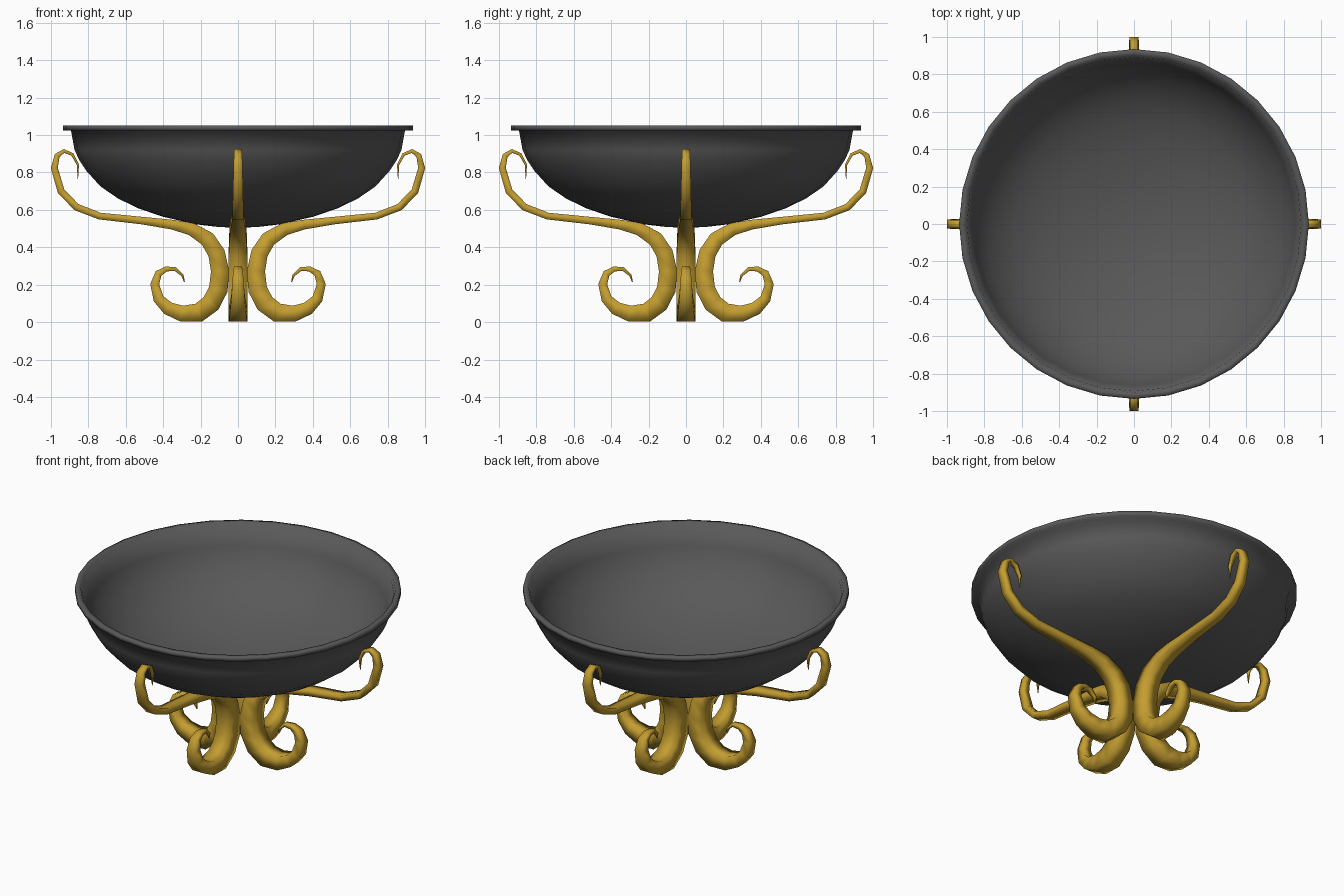
import bpy, math
from mathutils import Vector

if "Cube" in bpy.data.objects:
    bpy.data.objects.remove(bpy.data.objects["Cube"])


def material(name, rgb):
    m = bpy.data.materials.new(name)
    m.diffuse_color = (*rgb, 1)
    m.use_nodes = True
    m.node_tree.nodes["Principled BSDF"].inputs["Base Color"].default_value = m.diffuse_color
    return m


def make_object(name, verts, faces, mat, angle):
    mesh = bpy.data.meshes.new(name)
    mesh.from_pydata(verts, [], faces)
    mesh.materials.append(mat)
    ob = bpy.data.objects.new(name, mesh)
    bpy.context.collection.objects.link(ob)
    bpy.ops.object.select_all(action='DESELECT')
    ob.select_set(True)
    bpy.context.view_layer.objects.active = ob
    bpy.ops.object.mode_set(mode='EDIT')
    bpy.ops.mesh.select_all(action='SELECT')
    bpy.ops.mesh.normals_make_consistent(inside=False)
    bpy.ops.object.mode_set(mode='OBJECT')
    bpy.ops.object.shade_smooth_by_angle(angle=math.radians(angle))
    return ob


def bridge(rings, sides):
    return [(i * sides + j, i * sides + (j + 1) % sides,
             (i + 1) * sides + (j + 1) % sides, (i + 1) * sides + j)
            for i in range(rings - 1) for j in range(sides)]


dark = material("dark_iron", (0.1, 0.1, 0.1))
gold = material("gold", (0.55, 0.34, 0.03))

# Bowl: outer wall, lipped rim, thin inner wall (radius, height)
outer = [(0.1, 0.508), (0.22, 0.522), (0.40, 0.563), (0.53, 0.607), (0.64, 0.660),
         (0.735, 0.725), (0.81, 0.808), (0.848, 0.865), (0.874, 0.92), (0.893, 1.025)]
T = 0.012
inner = [(r - T * r / 0.9, z + T * (1 - r / 1.1)) for r, z in reversed(outer[:-1])]
profile = outer + [(0.935, 1.025), (0.935, 1.052), (0.903, 1.052)] + inner
N = 32
verts = [(r * math.cos(2 * math.pi * j / N), r * math.sin(2 * math.pi * j / N), z)
         for r, z in profile for j in range(N)]
faces = bridge(len(profile), N)
last = (len(profile) - 1) * N
verts += [(0, 0, 0.505), (0, 0, 0.505 + T)]
for j in range(N):
    k = (j + 1) % N
    faces += [(len(verts) - 2, k, j), (len(verts) - 1, last + j, last + k)]
make_object("bowl", verts, faces, dark, 180)

# Tentacle path: outward, height, in-plane half thickness, sideways half width
path = [(.286, .214, .002, .002), (.297, .250, .007, .011), (.335, .284, .010, .017),
        (.384, .284, .013, .021), (.425, .260, .018, .026), (.445, .203, .023, .031),
        (.425, .125, .028, .037), (.375, .074, .035, .043), (.300, .045, .042, .048),
        (.211, .050, .049, .051), (.144, .100, .050, .052), (.105, .176, .050, .052),
        (.096, .273, .048, .051), (.115, .369, .045, .050), (.163, .444, .041, .047),
        (.249, .497, .034, .043), (.350, .521, .026, .040), (.516, .543, .020, .034),
        (.740, .567, .018, .031), (.864, .615, .019, .029), (.946, .700, .019, .027),
        (.982, .824, .018, .024), (.967, .890, .014, .022), (.930, .915, .009, .020),
        (.885, .896, .008, .016), (.856, .842, .006, .010), (.856, .765, .001, .001)]
CORNERS = ((1, 1), (-1, 1), (-1, -1), (1, -1))
S = len(CORNERS)


def tentacle(name, turn):
    ca, sa = round(math.cos(turn)), round(math.sin(turn))
    verts = []
    for i, (x, z, rn, rs) in enumerate(path):
        here = Vector((x, z))
        # mean direction of the two neighbouring segments, with mitred thickness
        dirs = [(Vector(q[:2]) - Vector(p[:2])).normalized()
                for p, q in zip(path[max(i - 1, 0):i + 1], path[max(i - 1, 0) + 1:i + 2])]
        t = sum(dirs, Vector((0, 0))).normalized()
        rn /= max(t.dot(dirs[0]), 0.7)
        for cn, cs in CORNERS:
            n = rn * cn
            px, py, pz = x - t.y * n, rs * cs, max(z + t.x * n, 0)
            verts.append((px * ca - py * sa, px * sa + py * ca, pz))
    faces = bridge(len(path), S)
    faces += [tuple(range(S)), tuple(range(len(verts) - S, len(verts)))]
    make_object(name, verts, faces, gold, 180)


for k, side in enumerate(("right", "back", "left", "front")):
    tentacle(side + "_tentacle_leg", k * math.pi / 2)
